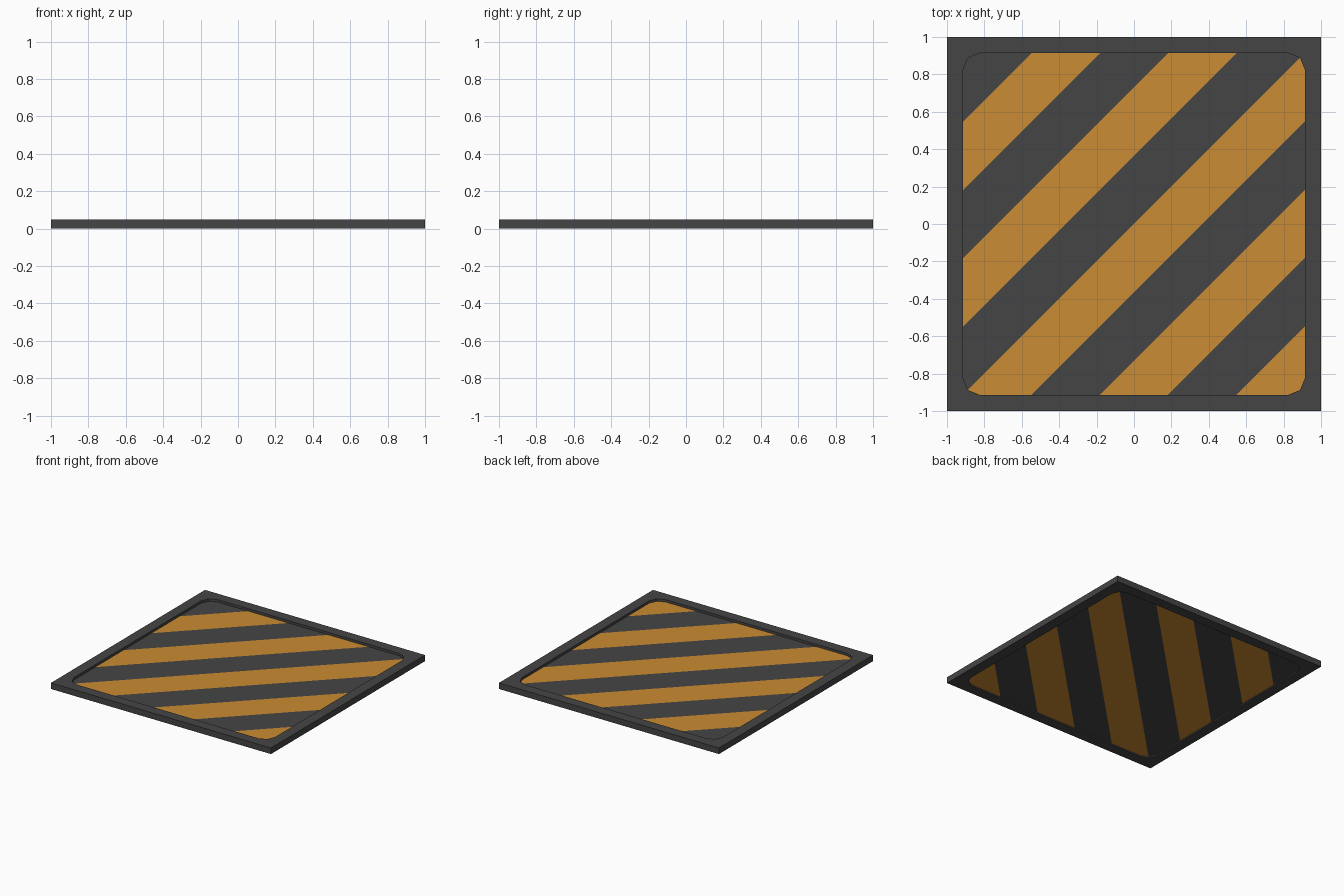
import bpy, bmesh, math

if "Cube" in bpy.data.objects:
    bpy.data.objects.remove(bpy.data.objects["Cube"])

STRIPE = 0.365          # stripe width measured along y
HOLE = 0.914            # half size of the opening
RADIUS = 0.09           # corner radius of the opening


def material(name, rgb):
    m = bpy.data.materials.new(name)
    m.diffuse_color = (*rgb, 1.0)
    m.use_nodes = True
    m.node_tree.nodes["Principled BSDF"].inputs["Base Color"].default_value = m.diffuse_color
    return m


dark = material("dark grey", (0.06, 0.06, 0.06))
orange = material("orange", (0.59, 0.262, 0.033))


def rounded_square(half, r, segments=2):
    pts = []
    for i, (sx, sy) in enumerate([(1, 1), (-1, 1), (-1, -1), (1, -1)]):
        for s in range(segments + 1):
            a = math.pi / 2 * (i + s / segments)
            pts.append((sx * (half - r) + r * math.cos(a),
                        sy * (half - r) + r * math.sin(a)))
    return pts


def add_loop(bm, pts, z):
    vs = [bm.verts.new((x, y, z)) for x, y in pts]
    return [bm.edges.new((v, vs[(i + 1) % len(vs)])) for i, v in enumerate(vs)]


def extrude_up(bm, height):
    out = bmesh.ops.extrude_face_region(bm, geom=bm.faces[:])
    vs = [g for g in out["geom"] if isinstance(g, bmesh.types.BMVert)]
    bmesh.ops.translate(bm, verts=vs, vec=(0, 0, height))
    bmesh.ops.recalc_face_normals(bm, faces=bm.faces[:])


def finish(bm, name, mats):
    me = bpy.data.meshes.new(name)
    bm.to_mesh(me)
    bm.free()
    for m in mats:
        me.materials.append(m)
    ob = bpy.data.objects.new(name, me)
    bpy.context.collection.objects.link(ob)


# Square frame with a round-cornered opening
bm = bmesh.new()
edges = add_loop(bm, [(1, 1), (-1, 1), (-1, -1), (1, -1)], 0)
edges += add_loop(bm, rounded_square(HOLE, RADIUS), 0)
bmesh.ops.triangle_fill(bm, edges=edges, use_beauty=True, normal=(0, 0, 1))
extrude_up(bm, 0.05)
finish(bm, "frame", [dark])

# Recessed panel, its edge let slightly into the frame, cut into diagonal stripes
bm = bmesh.new()
bm.faces.new([bm.verts.new((x, y, 0.01))
              for x, y in rounded_square(HOLE + 0.004, RADIUS)])
extrude_up(bm, 0.02)
for k in range(-4, 5):
    bmesh.ops.bisect_plane(bm, geom=bm.verts[:] + bm.edges[:] + bm.faces[:],
                           plane_co=(0, k * STRIPE, 0), plane_no=(-1, 1, 0))
for f in bm.faces:
    c = f.calc_center_median()
    f.material_index = math.floor((c.y - c.x) / STRIPE) % 2
finish(bm, "striped_panel", [dark, orange])
